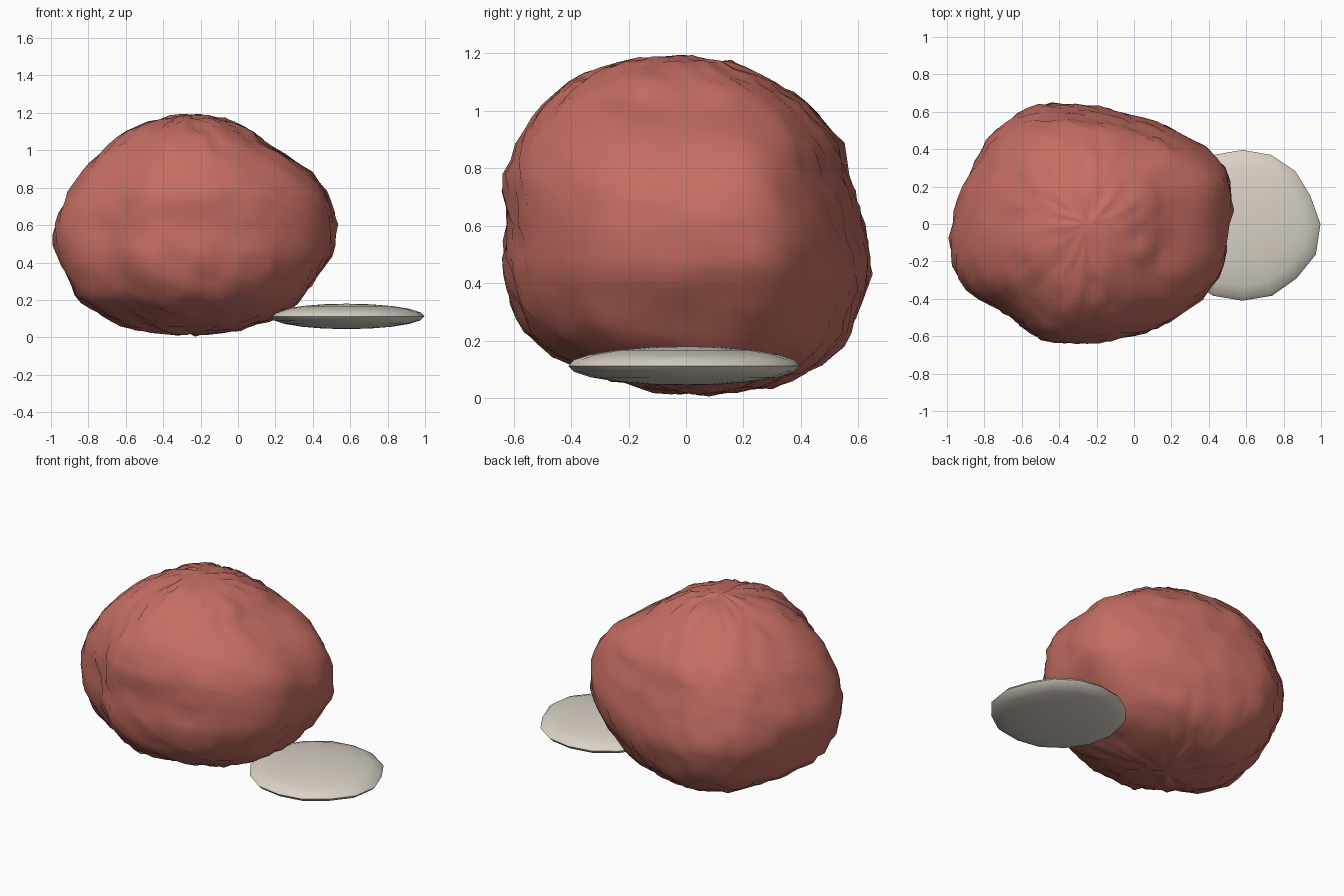
import bpy, bmesh, math
from mathutils import Vector, noise

cube = bpy.data.objects.get("Cube")
if cube:
    bpy.data.objects.remove(cube, do_unlink=True)


def make_material(name, color):
    mat = bpy.data.materials.new(name)
    mat.use_nodes = True
    mat.diffuse_color = color
    mat.node_tree.nodes["Principled BSDF"].inputs["Base Color"].default_value = color
    return mat


def sample(values, position, cyclic=False):
    """Smoothly interpolate an evenly spaced list at a fractional index."""
    count = len(values)
    index = math.floor(position)
    f = position - index

    def pick(i):
        return values[i % count] if cyclic else values[max(0, min(count - 1, i))]

    a, b, c, d = (pick(index + k) for k in (-1, 0, 1, 2))
    return b + f * (c - a + f * (2 * a - 5 * b + 4 * c - d + f * (3 * (b - c) + d - a))) / 2


def plan_point(p, radii):
    """Point on an outline given by evenly turned radii, in the direction of p."""
    flat = Vector((p.x, p.y, 0))
    turn = math.atan2(p.y, p.x) / math.tau * len(radii)
    return flat.normalized() * sample(radii, turn, cyclic=True)


def shaped_sphere(name, segments, rings, shape, material, sharp_angle):
    """Make a UV sphere whose points are moved by the shape function."""
    bm = bmesh.new()
    bmesh.ops.create_uvsphere(bm, u_segments=segments, v_segments=rings, radius=1)
    for vert in bm.verts:
        vert.co = shape(vert.co.copy())
    bmesh.ops.recalc_face_normals(bm, faces=bm.faces)
    mesh = bpy.data.meshes.new(name)
    bm.to_mesh(mesh)
    bm.free()
    mesh.materials.append(material)
    obj = bpy.data.objects.new(name, mesh)
    bpy.context.collection.objects.link(obj)
    bpy.ops.object.select_all(action="DESELECT")
    obj.select_set(True)
    bpy.context.view_layer.objects.active = obj
    bpy.ops.object.shade_smooth_by_angle(angle=math.radians(sharp_angle))


# Boulder: plan radii around the axis, and half-widths from top to bottom
CENTRE = Vector((-0.25, 0, 0.605))
HALF_HEIGHT = 0.595
PLAN = [.765, .8, .7, .64, .64, .69, .72, .71, .75, .78, .67, .67, .64, .65, .7, .765]
RIGHT = [0, .16, .31, .43, .62, .73, .765, .75, .66, .57, .43, .24, 0]
LEFT = [0, .16, .31, .45, .58, .67, .735, .73, .67, .59, .45, .29, 0]
FRONT = [0, .22, .37, .5, .59, .64, .635, .64, .61, .52, .35, .17, 0]
BACK = [0, .14, .28, .42, .53, .575, .62, .64, .605, .54, .44, .27, 0]


def boulder_shape(p):
    polar = math.acos(max(-1, min(1, p.z))) / math.pi * (len(LEFT) - 1)
    across = plan_point(p, PLAN)
    across.x *= sample(LEFT if p.x < 0 else RIGHT, polar) / 0.76
    across.y *= sample(FRONT if p.y < 0 else BACK, polar) / 0.64
    # Gentle lumps and a finer rough grain, worn slightly inwards
    rough = 0.01 * noise.noise(p * 5) + 0.022 * noise.noise(p * 16) - 0.009
    out = CENTRE + across + Vector((0, 0, HALF_HEIGHT * p.z)) + p * rough
    out.z = max(0, out.z)
    return out


# Flat stone: a thin lens with an uneven rim
RIM = [.417, .393, .4, .4, .396, .4, .4, .41, .41, .41, .41, .415, .41, .415, .41, .425]


def slab_shape(p):
    rim = plan_point(p, RIM) * math.hypot(p.x, p.y)
    return rim + Vector((0.58, 0, 0.112 + 0.068 * p.z))


red_stone = make_material("red stone", (0.56, 0.155, 0.125, 1))
pale_stone = make_material("pale stone", (0.69, 0.64, 0.56, 1))

shaped_sphere("boulder", 64, 32, boulder_shape, red_stone, 60)
shaped_sphere("flat_stone", 16, 10, slab_shape, pale_stone, 40)
